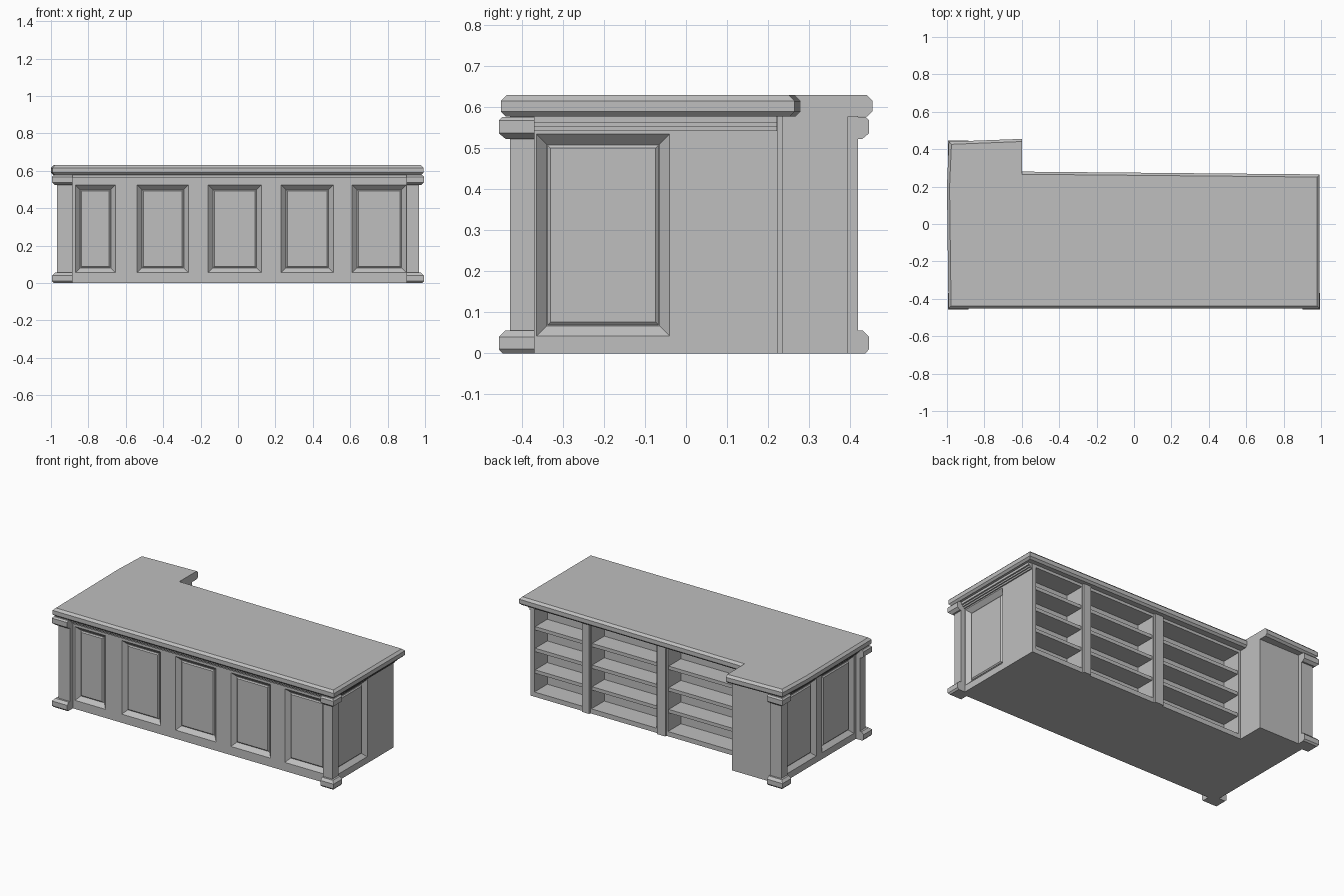
import bpy, bmesh
from mathutils import Vector

cube = bpy.data.objects.get("Cube")
if cube:
    bpy.data.objects.remove(cube, do_unlink=True)

grey = bpy.data.materials.new("plain_grey")
grey.use_nodes = True
COLOUR = (0.52, 0.52, 0.52, 1)
grey.diffuse_color = COLOUR
grey.node_tree.nodes["Principled BSDF"].inputs["Base Color"].default_value = COLOUR


def finish(bm, name):
    bmesh.ops.recalc_face_normals(bm, faces=bm.faces)
    mesh = bpy.data.meshes.new(name)
    bm.to_mesh(mesh)
    bm.free()
    mesh.materials.append(grey)
    obj = bpy.data.objects.new(name, mesh)
    bpy.context.collection.objects.link(obj)
    return obj


def loft(name, rings):
    """Skin a stack of matching outlines and cap both ends."""
    bm = bmesh.new()
    loops = [[bm.verts.new(p) for p in ring] for ring in rings]
    n = len(loops[0])
    for a, b in zip(loops, loops[1:]):
        for i in range(n):
            j = (i + 1) % n
            bm.faces.new((a[i], a[j], b[j], b[i]))
    bm.faces.new(loops[0])
    bm.faces.new(loops[-1])
    return finish(bm, name)


def prism(name, outline, z0, z1):
    return loft(name, [[(x, y, z) for x, y in outline] for z in (z0, z1)])


def box(name, x0, x1, y0, y1, z0, z1):
    return prism(name, [(x0, y0), (x1, y0), (x1, y1), (x0, y1)], z0, z1)


def cut(target, cutter):
    """Subtract the cutter, then keep it only as a hidden helper."""
    mod = target.modifiers.new(cutter.name, "BOOLEAN")
    mod.operation = "DIFFERENCE"
    mod.solver = "EXACT"
    mod.object = cutter
    bpy.context.view_layer.objects.active = target
    bpy.ops.object.modifier_apply(modifier=mod.name)
    bpy.data.objects.remove(cutter, do_unlink=True)


# Main dimensions
SIDE, FRONT, BACK, WING_X, WING_Y = 0.94, -0.40, 0.225, -0.60, 0.395
TOP = 0.585

# L-shaped cabinet body
body = prism("cabinet_body", [(-SIDE, FRONT), (SIDE, FRONT), (SIDE, BACK),
                              (WING_X, BACK), (WING_X, WING_Y), (-SIDE, WING_Y)], 0, TOP)


def panel(name, origin, along, inward, u0, u1, z0, z1):
    """Sloped recess in the body with a slightly raised field inside."""
    along, inward, origin = Vector(along), Vector(inward), Vector(origin)

    def ring(inset, depth):
        corners = [(u0 + inset, z0 + inset), (u1 - inset, z0 + inset),
                   (u1 - inset, z1 - inset), (u0 + inset, z1 - inset)]
        return [origin + along * u + inward * depth + Vector((0, 0, z)) for u, z in corners]

    cut(body, loft("recess_cutter", [ring(-0.01, -0.01), ring(0.025, 0.025)]))
    loft(name, [ring(0.027, 0.03), ring(0.027, 0.022), ring(0.034, 0.016)])


# Recessed panels on the front, right end and wing end
for i, (a, b) in enumerate([(-0.87, -0.655), (-0.54, -0.265), (-0.16, 0.125),
                            (0.23, 0.51), (0.61, 0.90)]):
    panel(f"front_panel_{i + 1}", (0, FRONT, 0), (1, 0, 0), (0, 1, 0), a, b, 0.055, 0.525)
panel("left_end_panel", (SIDE, 0, 0), (0, 1, 0), (-1, 0, 0), -0.365, -0.04, 0.042, 0.535)
for i, (a, b) in enumerate([(-0.35, -0.03), (0.03, 0.34)]):
    panel(f"wing_end_panel_{i + 1}", (-SIDE, 0, 0), (0, 1, 0), (1, 0, 0), a, b, 0.042, 0.535)

# Open shelf bays at the back
DEPTH, FLOOR, CEILING, ROWS, BOARD = 0.13, 0.03, 0.56, 4, 0.022
pitch = (CEILING - FLOOR + BOARD) / ROWS
for n, (a, b) in enumerate([(0.575, 0.912), (0.05, 0.51), (-0.585, -0.03)]):
    cut(body, box("bay_cutter", a, b, BACK - DEPTH, BACK + 0.05, FLOOR, CEILING))
    for r in range(1, ROWS):
        z = FLOOR + r * pitch
        box(f"shelf_{n + 1}_{r}", a, b, BACK - DEPTH, BACK - 0.008, z - BOARD, z)

# Pilasters between the bays
for i, (a, b) in enumerate([(0.517, 0.568), (-0.02, 0.04)]):
    box(f"bay_pilaster_{i + 1}", a, b, BACK - 0.01, BACK + 0.012, 0, TOP)


# Corner posts with a foot and a capital flaring outwards
def corner_post(name, sx, sy, front_y, inner_x):
    x_in, x_out = sx * inner_x, sx * 0.967
    y_out = front_y
    y_in = front_y - sy * 0.06

    def ring(grow, z):
        xo, yo = x_out + sx * grow, y_out + sy * grow
        return [(x_in, y_in, z), (xo, y_in, z), (xo, yo, z), (x_in, yo, z)]

    loft(name + "_shaft", [ring(0, 0.01), ring(0, TOP)])
    loft(name + "_foot", [ring(0.018, 0), ring(0.027, 0.01), ring(0.027, 0.04), ring(0.012, 0.055)])
    loft(name + "_capital", [ring(0.01, 0.523), ring(0.027, 0.537), ring(0.027, 0.568),
                             ring(0.018, 0.577)])


corner_post("front_left_post", 1, -1, -0.43, 0.902)
corner_post("front_right_post", -1, -1, -0.43, 0.885)
corner_post("wing_back_post", -1, 1, 0.42, 0.885)

# Stepped moulding under the top on the panelled sides
for i, (out, z) in enumerate([(0.008, 0.543), (0.016, 0.553), (0.026, 0.563)]):
    box(f"front_moulding_{i + 1}", -0.89, 0.91, FRONT - out, FRONT + 0.01, z, TOP)
    box(f"left_moulding_{i + 1}", SIDE - 0.01, SIDE + out, -0.38, BACK - 0.003, z, TOP)
    box(f"wing_moulding_{i + 1}", -SIDE - out, -SIDE + 0.01, -0.38, 0.37, z, TOP)

# Desk top with chamfered rim; the wing's inner edge stays square
outer = [(-0.992, -0.452), (0.993, -0.452), (0.993, 0.265), (WING_X, 0.28),
         (WING_X, 0.455), (-0.99, 0.44), (-1.0, 0.20)]
lean = [(1, 1), (-1, 1), (-1, -1), (0, -1), (0, -1), (1, -1), (1, 0)]
rim = [(0.012, 0.578), (0.0, 0.59), (0.0, 0.616), (0.014, 0.63)]
loft("desk_top", [[(x + dx * s, y + dy * s, z) for (x, y), (dx, dy) in zip(outer, lean)]
                  for s, z in rim])
